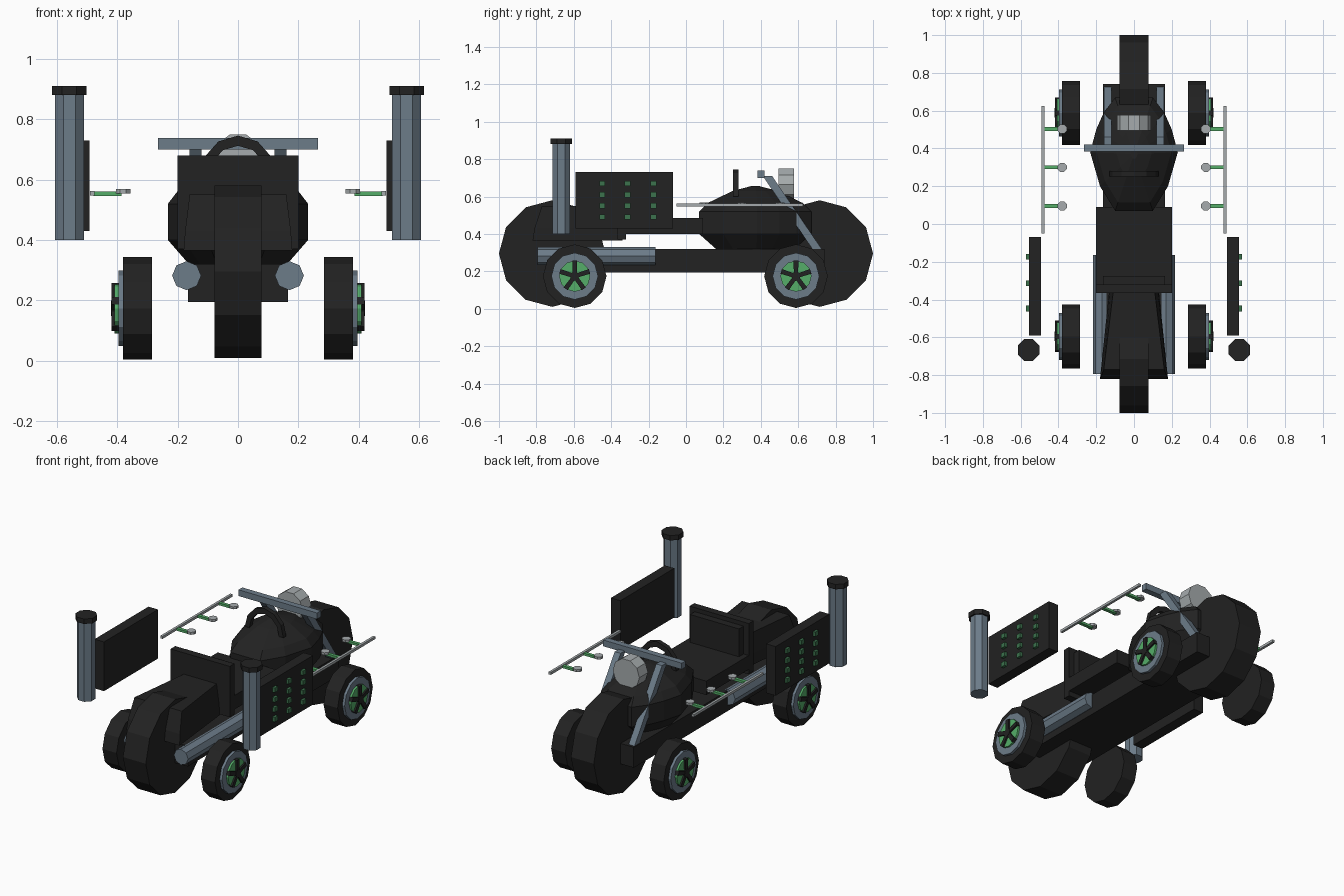
import bpy, bmesh, math
from mathutils import Vector, Matrix

if "Cube" in bpy.data.objects:
    bpy.data.objects.remove(bpy.data.objects["Cube"])


def material(name, r, g, b):
    m = bpy.data.materials.new(name)
    m.diffuse_color = (r, g, b, 1)
    m.use_nodes = True
    m.node_tree.nodes["Principled BSDF"].inputs["Base Color"].default_value = m.diffuse_color
    return m


BLACK = material("black", 0.016, 0.016, 0.016)
SLATE = material("slate", 0.15, 0.20, 0.25)
GREY = material("light grey", 0.38, 0.41, 0.42)
GREEN = material("green", 0.09, 0.42, 0.14)
DARK_GREEN = material("dark green", 0.045, 0.17, 0.075)


def finish(name, bm, mat):
    bmesh.ops.recalc_face_normals(bm, faces=bm.faces)
    me = bpy.data.meshes.new(name)
    bm.to_mesh(me)
    bm.free()
    me.materials.append(mat)
    ob = bpy.data.objects.new(name, me)
    bpy.context.collection.objects.link(ob)
    return ob


def box(name, x, y, z, mat):
    """Box from (min, max) ranges."""
    bm = bmesh.new()
    c = Vector([(a[0] + a[1]) / 2 for a in (x, y, z)])
    s = [a[1] - a[0] for a in (x, y, z)]
    bmesh.ops.create_cube(bm, size=1, matrix=Matrix.Translation(c) @ Matrix.Diagonal((*s, 1)))
    return finish(name, bm, mat)


def cylinder(name, a, b, r, sides, mat, turn=0.0):
    """Cylinder between two points."""
    a, b = Vector(a), Vector(b)
    bm = bmesh.new()
    q = (b - a).to_track_quat('Z', 'Y').to_matrix().to_4x4()
    bmesh.ops.create_cone(bm, cap_ends=True, segments=sides, radius1=r, radius2=r,
                          depth=(b - a).length,
                          matrix=Matrix.Translation((a + b) / 2) @ q @ Matrix.Rotation(turn, 4, 'Z'))
    return finish(name, bm, mat)


def loft(name, rings, mat):
    """Skin a list of equal point loops."""
    bm = bmesh.new()
    loops = [[bm.verts.new(p) for p in ring] for ring in rings]
    n = len(loops[0])
    for lo, hi in zip(loops, loops[1:]):
        for i in range(n):
            bm.faces.new((lo[i], lo[(i + 1) % n], hi[(i + 1) % n], hi[i]))
    bm.faces.new(loops[0])
    bm.faces.new(loops[-1])
    return finish(name, bm, mat)


def rect(x0, x1, y0, y1, z):
    """Symmetric trapezoid: half width x0 at y0, x1 at y1."""
    return [(-x0, y0, z), (x0, y0, z), (x1, y1, z), (-x1, y1, z)]


# big central wheels
for name, y in (("near_wheel", -0.715), ("far_wheel", 0.715)):
    cylinder(name, (-0.077, y, 0.295), (0.077, y, 0.295), 0.285, 12, BLACK)

# frame
box("frame", (-0.165, 0.165), (-0.72, 0.74), (0.195, 0.32), BLACK)

# seat, backrest and tail
box("seat", (-0.2, 0.2), (-0.36, 0.09), (0.4, 0.485), BLACK)
box("backrest", (-0.2, 0.2), (-0.365, -0.32), (0.37, 0.68), BLACK)
box("backrest_cushion", (-0.165, 0.165), (-0.325, -0.275), (0.47, 0.655), BLACK)
loft("tail", [rect(0.18, 0.13, -0.82, -0.34, 0.365),
              rect(0.175, 0.125, -0.81, -0.34, 0.43),
              rect(0.16, 0.11, -0.77, -0.36, 0.55)], BLACK)

# tank: one plan outline scaled at several heights
half = [(0.1, 0.07), (0.18, 0.2), (0.232, 0.38), (0.2, 0.5), (0.16, 0.59), (0.1, 0.67)]
plan = half + [(-x, y) for x, y in reversed(half)]
loft("tank", [[(x * s, 0.37 + (y - 0.37) * s, z) for x, y in plan]
              for z, s in ((0.32, 0.7), (0.4, 1), (0.52, 1), (0.565, 0.85),
                           (0.63, 0.4), (0.655, 0.08))], BLACK)

# arched handle on the tank
arch = []
for i in range(7):
    a = math.pi * i / 6
    arch.append([(-math.cos(a) * r, y, 0.6 + math.sin(a) * r * 1.12)
                 for r, y in ((0.1, 0.252), (0.13, 0.252), (0.13, 0.28), (0.1, 0.28))])
loft("tank_handle", arch, BLACK)

# headlight, handlebar and fork
cylinder("headlight", (0, 0.495, 0.663), (0, 0.578, 0.663), 0.09, 10, GREY, math.pi / 10)
box("handlebar", (-0.265, 0.265), (0.383, 0.42), (0.7, 0.738), SLATE)

for s, side in ((-1, "left"), (1, "right")):
    def bx(name, x, y, z, mat):
        box(f"{side}_{name}", sorted((s * x[0], s * x[1])), y, z, mat)

    # fork leg
    loft(f"{side}_fork", [[(s * x, y + d, z) for x, d in
                           ((0.12, -0.025), (0.16, -0.025), (0.16, 0.025), (0.12, 0.025))]
                          for y, z in ((0.435, 0.71), (0.7, 0.32))], SLATE)

    # low exhaust pipe
    cylinder(f"{side}_pipe", (s * 0.17, -0.793, 0.282), (s * 0.17, -0.163, 0.282), 0.048, 8, SLATE)

    # tall stack with cap
    cylinder(f"{side}_stack", (s * 0.558, -0.667, 0.4), (s * 0.558, -0.667, 0.885), 0.052, 8, SLATE, math.pi / 8)
    cylinder(f"{side}_stack_cap", (s * 0.558, -0.667, 0.88), (s * 0.558, -0.667, 0.91), 0.062, 8, BLACK, math.pi / 8)

    # side panel with rows of lights
    bx("panel", (0.492, 0.556), (-0.59, -0.07), (0.43, 0.73), BLACK)
    for y in (-0.447, -0.313, -0.174):
        for z in (0.67, 0.61, 0.55, 0.49):
            bx("panel_light", (0.55, 0.572), (y - 0.015, y + 0.015), (z - 0.014, z + 0.014), DARK_GREEN)

    # rail with arms and end discs
    bx("rail", (0.475, 0.49), (-0.05, 0.625), (0.547, 0.562), GREY)
    for y in (0.503, 0.3, 0.095):
        bx("rail_arm", (0.385, 0.478), (y - 0.01, y + 0.01), (0.546, 0.56), GREEN)
        cylinder(f"{side}_arm_disc", (s * 0.38, y, 0.554), (s * 0.38, y, 0.569), 0.026, 8, GREY, math.pi / 8)

    # small side wheels: tyre, rim, disc and five spokes
    for y in (-0.595, 0.588):
        def disc(name, x0, x1, r, sides, mat):
            cylinder(f"{side}_{name}", (s * x0, y, 0.174), (s * x1, y, 0.174), r, sides, mat)
        disc("small_tyre", 0.285, 0.38, 0.17, 12, BLACK)
        disc("small_rim", 0.375, 0.396, 0.125, 12, SLATE)
        disc("small_disc", 0.39, 0.408, 0.083, 12, GREEN)
        disc("small_hub", 0.40, 0.42, 0.025, 8, BLACK)
        for k in range(5):
            a = math.pi / 2 + k * math.tau / 5
            u, v = math.cos(a), math.sin(a)
            ring = [(t * u - w * v, t * v + w * u) for t, w in
                    ((0, -0.011), (0.083, -0.013), (0.083, 0.013), (0, 0.011))]
            loft(f"{side}_spoke", [[(s * x, y + p, 0.174 + q) for p, q in ring]
                                   for x in (0.395, 0.418)], BLACK)
